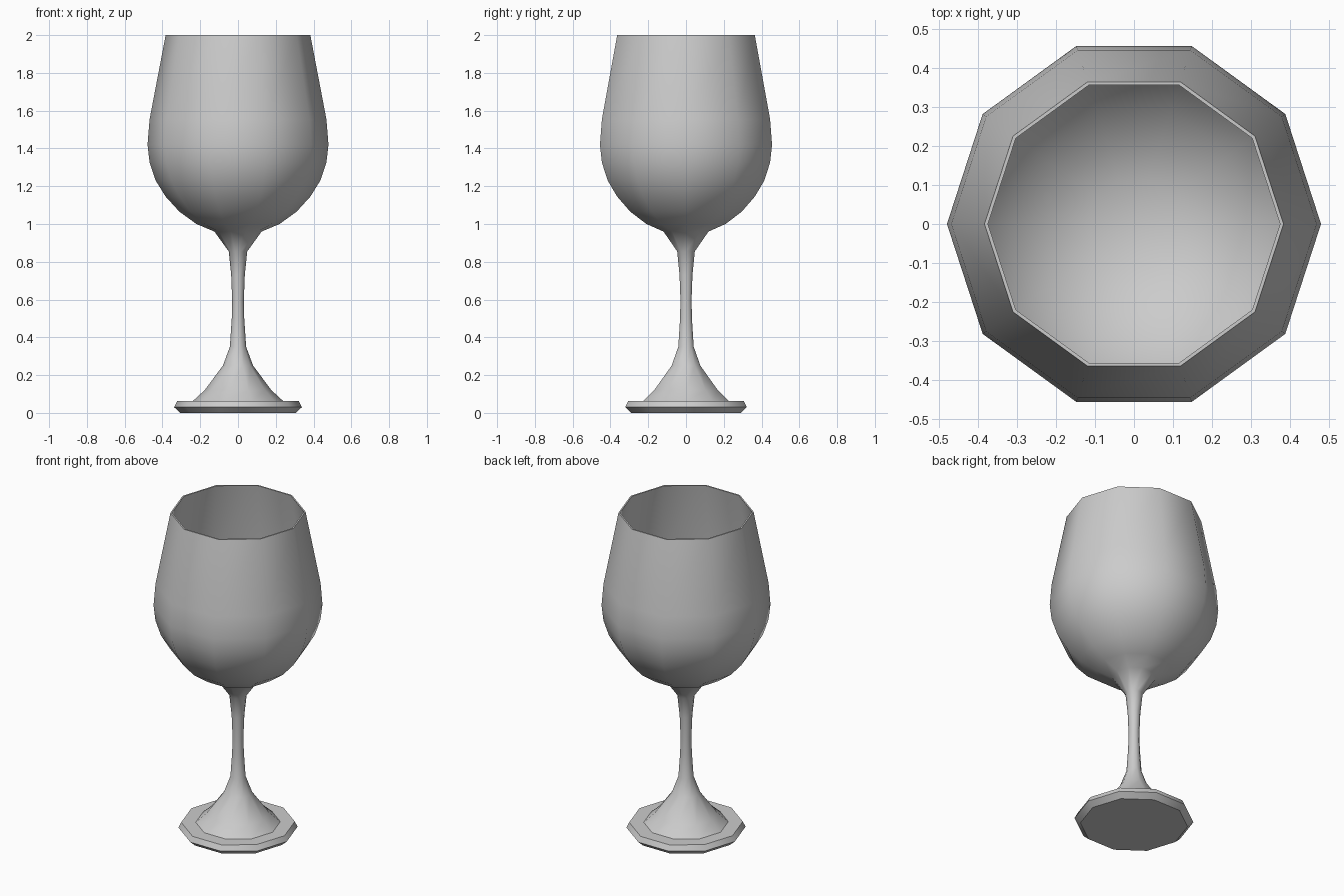
import bpy, bmesh, math

if "Cube" in bpy.data.objects:
    bpy.data.objects.remove(bpy.data.objects["Cube"])

SIDES = 10


def lathe(name, profile):
    """Revolve an (r, z) profile about z; points with r = 0 become poles."""
    bm = bmesh.new()
    rings = []
    for r, z in profile:
        count = 1 if r == 0 else SIDES
        rings.append([bm.verts.new((r * math.cos(math.tau * i / SIDES),
                                    r * math.sin(math.tau * i / SIDES), z))
                      for i in range(count)])
    for a, b in zip(rings, rings[1:]):
        for i in range(SIDES):
            j = (i + 1) % SIDES
            quad = [a[i % len(a)], a[j % len(a)], b[j % len(b)], b[i % len(b)]]
            bm.faces.new(list(dict.fromkeys(quad)))
    bmesh.ops.recalc_face_normals(bm, faces=bm.faces)
    mesh = bpy.data.meshes.new(name)
    bm.to_mesh(mesh)
    bm.free()
    obj = bpy.data.objects.new(name, mesh)
    bpy.context.collection.objects.link(obj)
    bpy.ops.object.select_all(action='DESELECT')
    obj.select_set(True)
    bpy.context.view_layer.objects.active = obj
    bpy.ops.object.shade_smooth_by_angle(angle=math.radians(40))
    return obj


# Foot disc and flared cone
foot = [(0, 0), (0.305, 0), (0.338, 0.03), (0.322, 0.062), (0.24, 0.062),
        (0.177, 0.12), (0.08, 0.25)]
# Thin waisted stem
stem = [(0.043, 0.35), (0.033, 0.5), (0.031, 0.6), (0.036, 0.73), (0.049, 0.855)]
# Outside of the bowl
bowl = [(0.125, 0.96), (0.22, 1.0), (0.31, 1.065), (0.383, 1.145), (0.436, 1.23),
        (0.468, 1.325), (0.479, 1.42), (0.468, 1.555), (0.383, 2.0)]
# Inside of the bowl, from rim down to the bottom
inside = [(0.374, 2.0), (0.458, 1.555), (0.469, 1.42), (0.458, 1.33), (0.427, 1.237),
          (0.376, 1.153), (0.305, 1.075), (0.216, 1.01), (0.12, 0.972), (0, 0.96)]

lathe("wine_glass", foot + stem + bowl + inside)
